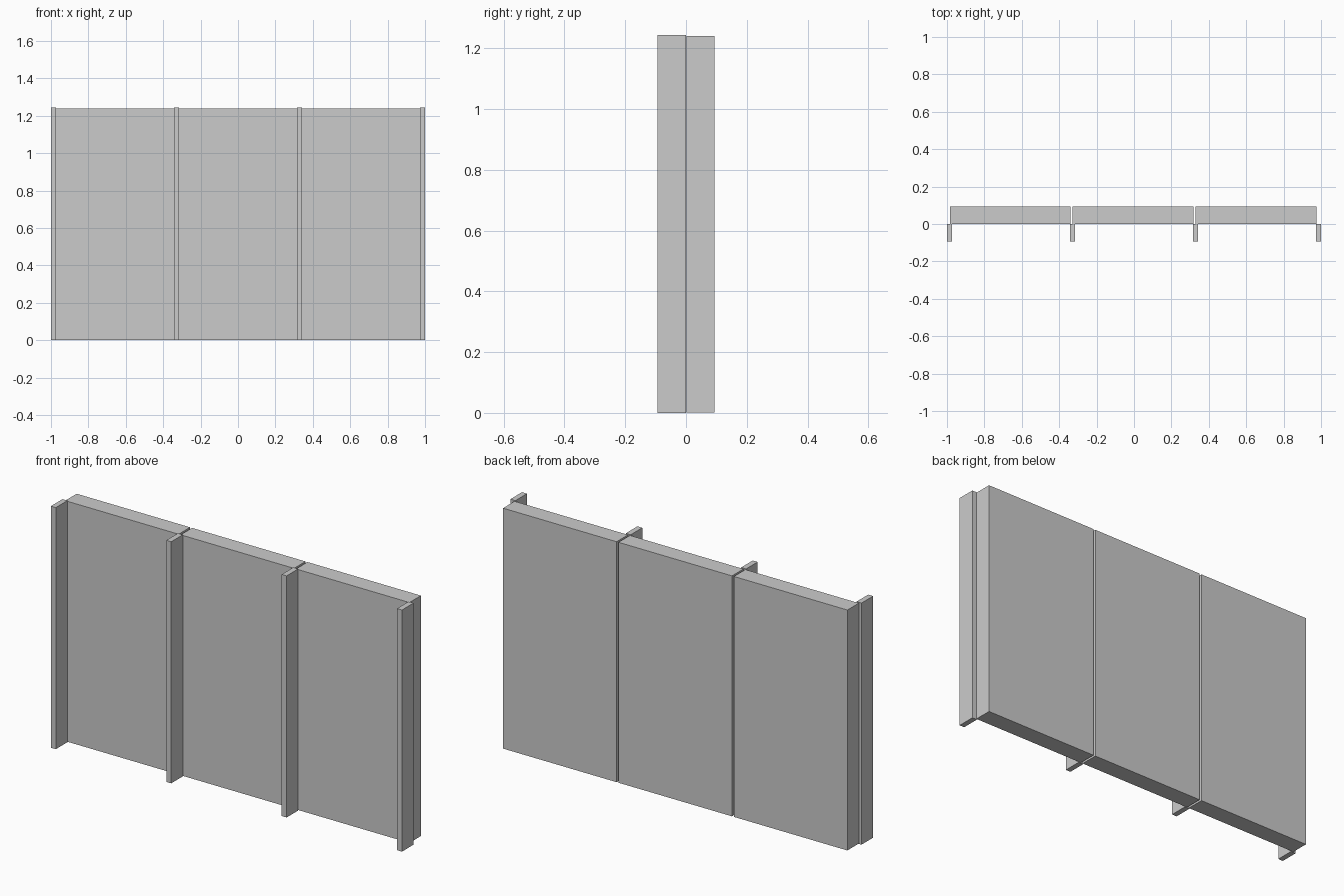
import bpy

if "Cube" in bpy.data.objects:
    bpy.data.objects.remove(bpy.data.objects["Cube"])


def box(name, lo, hi):
    """Axis-aligned box between two corners."""
    bpy.ops.mesh.primitive_cube_add(size=1, location=[(a + b) / 2 for a, b in zip(lo, hi)])
    ob = bpy.context.object
    ob.name = name
    ob.scale = [b - a for a, b in zip(lo, hi)]
    bpy.ops.object.transform_apply(location=False, rotation=False, scale=True)
    return ob


HEIGHT = 1.244
DEPTH = 0.094      # reach to each side of y = 0
FIN_W = 0.028
PITCH = (2 - FIN_W) / 3
GAP = 0.011        # open joint between panels

# Vertical fins on the front
for i in range(4):
    x = -1 + i * PITCH
    box(f"front_fin_{i + 1}", (x, -DEPTH, 0), (x + FIN_W, 0, HEIGHT))

# Wall panels behind, separated by narrow joints
for i in range(3):
    x = -0.985 + i * PITCH
    box(f"wall_panel_{i + 1}", (x, 0.001, 0.002), (x + PITCH - GAP, DEPTH, HEIGHT - 0.004))
